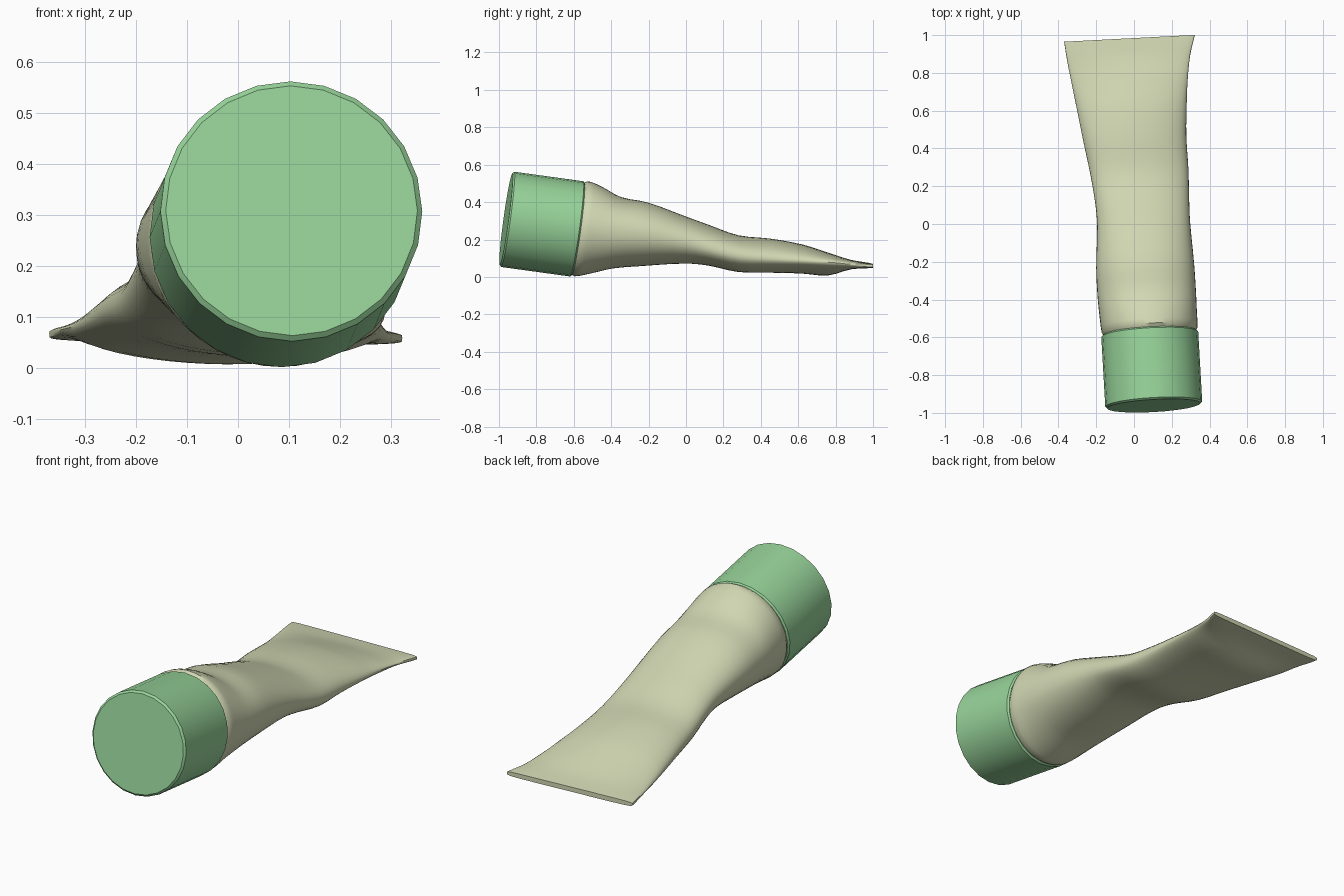
import bpy, bmesh, math
from mathutils import Vector

if "Cube" in bpy.data.objects:
    bpy.data.objects.remove(bpy.data.objects["Cube"])


def material(name, rgb):
    m = bpy.data.materials.new(name)
    m.diffuse_color = (*rgb, 1)
    m.use_nodes = True
    m.node_tree.nodes["Principled BSDF"].inputs["Base Color"].default_value = m.diffuse_color
    return m


def loft(name, rings, mat, angle):
    """Skin a list of equal-length point rings and close both ends."""
    bm = bmesh.new()
    vr = [[bm.verts.new(p) for p in r] for r in rings]
    n = len(vr[0])
    for a, b in zip(vr, vr[1:]):
        for i in range(n):
            j = (i + 1) % n
            bm.faces.new((a[i], a[j], b[j], b[i]))
    bm.faces.new(vr[0][::-1])
    bm.faces.new(vr[-1])
    bmesh.ops.recalc_face_normals(bm, faces=bm.faces)
    me = bpy.data.meshes.new(name)
    bm.to_mesh(me)
    bm.free()
    me.materials.append(mat)
    ob = bpy.data.objects.new(name, me)
    bpy.context.collection.objects.link(ob)
    bpy.ops.object.select_all(action='DESELECT')
    ob.select_set(True)
    bpy.context.view_layer.objects.active = ob
    bpy.ops.object.shade_smooth_by_angle(angle=math.radians(angle))
    return ob


green = material("cap green", (0.31, 0.65, 0.32))
cream = material("tube cream", (0.64, 0.68, 0.45))

# Screw cap: 24-sided tilted cylinder with small chamfers
front = Vector((0.105, -0.962, 0.309))
axis = Vector((-0.022, 0.385, -0.053)).normalized()
side = axis.cross(Vector((0, 0, 1))).normalized()
up = side.cross(axis)
cap_profile = [(0.247, 0), (0.257, 0.009), (0.257, 0.382), (0.249, 0.39)]
cap_rings = []
for r, t in cap_profile:
    cap_rings.append([front + axis * t + r * (side * math.cos(a) + up * math.sin(a))
                      for a in (k * math.tau / 24 for k in range(24))])
loft("cap", cap_rings, green, 30)

# Tube sections: y, left x, right x, top z, bottom z, left edge z, right edge z, squareness
sections = [
    (-0.580, -0.160, 0.326, 0.502, 0.014, 0.257, 0.257, 2.0),
    (-0.560, -0.171, 0.336, 0.512, 0.003, 0.256, 0.256, 2.0),
    (-0.480, -0.182, 0.333, 0.482, 0.018, 0.252, 0.252, 2.0),
    (-0.370, -0.193, 0.328, 0.427, 0.045, 0.245, 0.240, 2.1),
    (-0.220, -0.200, 0.318, 0.398, 0.058, 0.238, 0.225, 2.1),
    (0.000, -0.195, 0.297, 0.320, 0.072, 0.205, 0.185, 2.1),
    (0.120, -0.205, 0.292, 0.277, 0.062, 0.175, 0.150, 2.1),
    (0.280, -0.232, 0.288, 0.222, 0.027, 0.130, 0.110, 2.1),
    (0.450, -0.268, 0.277, 0.205, 0.023, 0.110, 0.095, 2.0),
    (0.620, -0.302, 0.279, 0.174, 0.018, 0.090, 0.085, 1.9),
    (0.760, -0.330, 0.285, 0.130, 0.008, 0.080, 0.078, 1.9),
    (0.880, -0.354, 0.298, 0.092, 0.042, 0.074, 0.066, 2.6),
    (0.983, -0.370, 0.322, 0.074, 0.050, 0.068, 0.060, 6.0),
]


def smooth(i, t):
    """Catmull-Rom blend between section i and i + 1."""
    p = [sections[min(max(i + k, 0), len(sections) - 1)] for k in (-1, 0, 1, 2)]
    out = []
    for c in range(8):
        a, b, d, e = (q[c] for q in p)
        ya, yb, yd, ye = (q[0] for q in p)
        h = yd - yb
        m0 = (d - a) / (yd - ya) * h
        m1 = (e - b) / (ye - yb) * h
        out.append((2*t**3 - 3*t*t + 1)*b + (t**3 - 2*t*t + t)*m0
                   + (3*t*t - 2*t**3)*d + (t**3 - t*t)*m1)
    return out


def ring(s, count=48):
    y, xl, xr, zt, zb, zl, zr, n = s
    cx, hw, mid = (xl + xr) / 2, (xr - xl) / 2, (zl + zr) / 2
    lean = 0.14 * max(0, min(1, (0.4 - y) / 0.9))
    pts = []
    for k in range(count):
        a = k * math.tau / count
        c, q = math.cos(a), math.sin(a)
        u = math.copysign(abs(c) ** (2 / n), c)
        v = math.copysign(abs(q) ** (2 / n), q)
        z = mid + (zr - zl) / 2 * u + v * ((zt - mid) if v > 0 else (mid - zb))
        pts.append((cx + hw * u, min(1, y + 0.052 * hw * u + lean * (z - mid)), z))
    return pts


# Squeezed tube: round at the cap, flattened to the crimped end
tube_rings = []
for i in range(len(sections) - 1):
    steps = 1 if i == 0 else 3
    tube_rings += [ring(smooth(i, k / steps)) for k in range(steps)]
tube_rings.append(ring(sections[-1]))
loft("tube", tube_rings, cream, 40)
